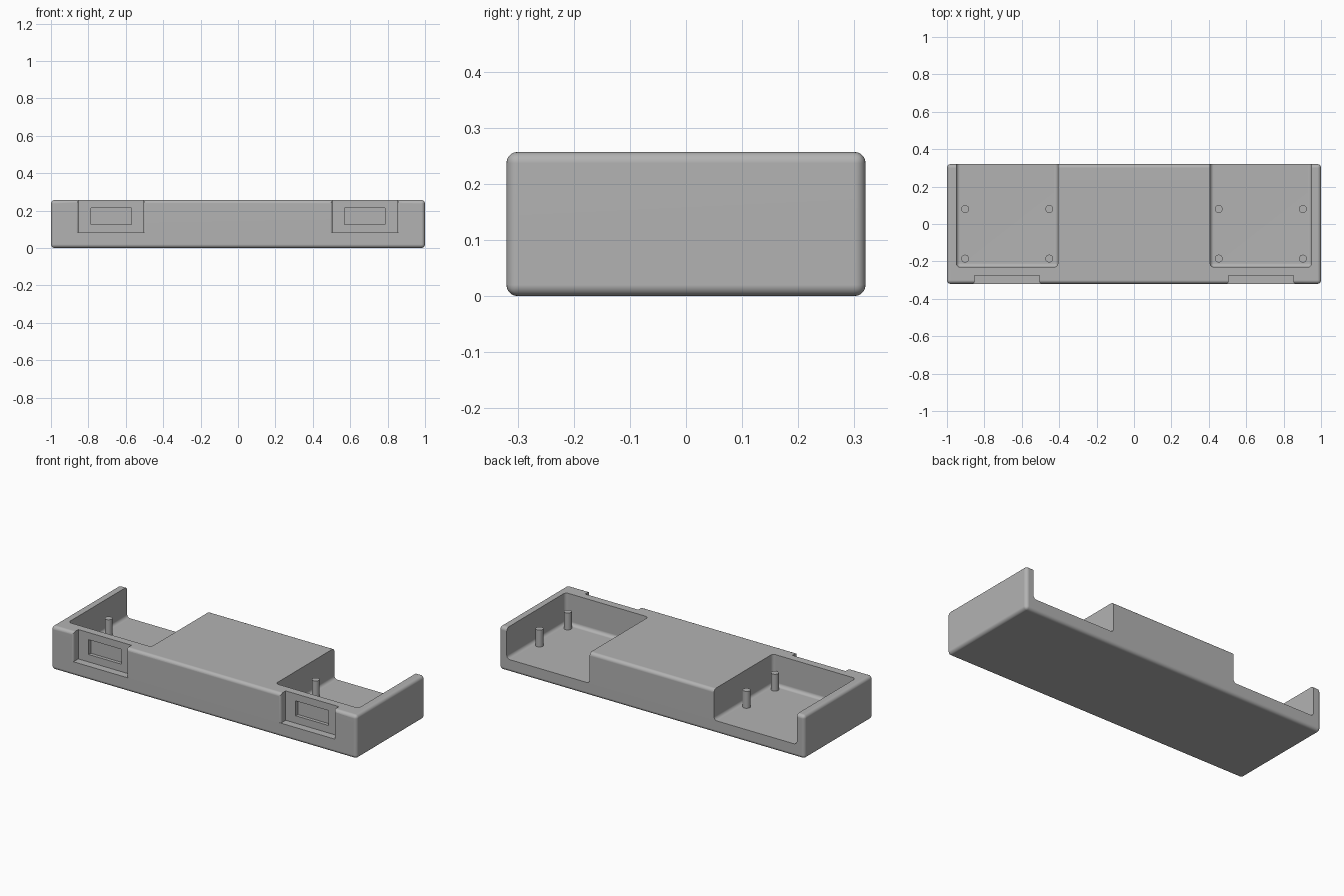
import bpy, bmesh, math

default = bpy.data.objects.get("Cube")
if default:
    bpy.data.objects.remove(default, do_unlink=True)

grey = bpy.data.materials.new("matte grey")
grey.use_nodes = True
colour = (0.45, 0.45, 0.45, 1)
grey.diffuse_color = colour
grey.node_tree.nodes["Principled BSDF"].inputs["Base Color"].default_value = colour


def finish(bm, name):
    bmesh.ops.recalc_face_normals(bm, faces=bm.faces)
    mesh = bpy.data.meshes.new(name)
    bm.to_mesh(mesh)
    bm.free()
    mesh.materials.append(grey)
    obj = bpy.data.objects.new(name, mesh)
    bpy.context.collection.objects.link(obj)
    return obj


def box(name, low, high, radius=0):
    """Box between two corners, with all edges rounded."""
    bm = bmesh.new()
    bmesh.ops.create_cube(bm, size=1)
    for v in bm.verts:
        v.co = [(a + b) / 2 + c * (b - a) for a, b, c in zip(low, high, v.co)]
    if radius:
        bmesh.ops.bevel(bm, geom=bm.edges[:], offset=radius, segments=5,
                        profile=0.5, affect='EDGES', clamp_overlap=True)
    return finish(bm, name)


def notch(name, x0, x1, back, front, bottom, r):
    """Slot whose side walls flare out in a round at the front face."""
    angles = [math.radians(90 * i / 4) for i in range(5)]
    right = [(x1 + r - r * math.cos(a), front + r - r * math.sin(a)) for a in angles]
    left = [(x0 + x1 - x, y) for x, y in reversed(right)]
    outline = ([(x0, back), (x1, back)] + right
               + [(x1 + r, front - 0.1), (x0 - r, front - 0.1)] + left)
    bm = bmesh.new()
    face = bm.faces.new([bm.verts.new((x, y, bottom)) for x, y in outline])
    top = bmesh.ops.extrude_face_region(bm, geom=[face])["geom"]
    for v in top:
        if isinstance(v, bmesh.types.BMVert):
            v.co.z = 0.5
    return finish(bm, name)


def activate(obj):
    bpy.ops.object.select_all(action='DESELECT')
    obj.select_set(True)
    bpy.context.view_layer.objects.active = obj


def cut(target, cutter):
    mod = target.modifiers.new("cut", 'BOOLEAN')
    mod.operation = 'DIFFERENCE'
    mod.solver = 'EXACT'
    mod.object = cutter
    activate(target)
    bpy.ops.object.modifier_apply(modifier=mod.name)
    bpy.data.objects.remove(cutter, do_unlink=True)


def span(side, a, b):
    return sorted((side * a, side * b))


# Rounded tray body
body = box("tray_body", (-1, -0.32, 0), (1, 0.32, 0.257), 0.02)

for side, label in ((1, "left"), (-1, "right")):
    # Bay open at the top and back
    x0, x1 = span(side, 0.407, 0.95)
    cut(body, box("bay_cutter", (x0, -0.23, 0.075), (x1, 0.5, 0.5), 0.02))
    # Notch in the front wall
    x0, x1 = span(side, 0.505, 0.853)
    cut(body, notch("notch_cutter", x0, x1, -0.275, -0.32, 0.083, 0.012))
    # Shallow window recess
    x0, x1 = span(side, 0.57, 0.785)
    cut(body, box("window_cutter", (x0, -0.3, 0.127), (x1, -0.255, 0.215)))

    # Mounting pegs on the bay floor
    for x, column in ((0.453, "inner"), (0.903, "outer")):
        for y, row in ((0.08, "back"), (-0.185, "front")):
            bm = bmesh.new()
            bmesh.ops.create_cone(bm, cap_ends=True, segments=24,
                                  radius1=0.021, radius2=0.021, depth=0.11)
            bmesh.ops.translate(bm, verts=bm.verts, vec=(side * x, y, 0.12))
            peg = finish(bm, f"{label}_{row}_{column}_peg")
            activate(peg)
            bpy.ops.object.shade_smooth_by_angle(angle=math.radians(30))

# Smooth rounds, flat large faces
activate(body)
bpy.ops.object.shade_smooth_by_angle(angle=math.radians(30))
weighted = body.modifiers.new("flat faces", 'WEIGHTED_NORMAL')
weighted.keep_sharp = True
